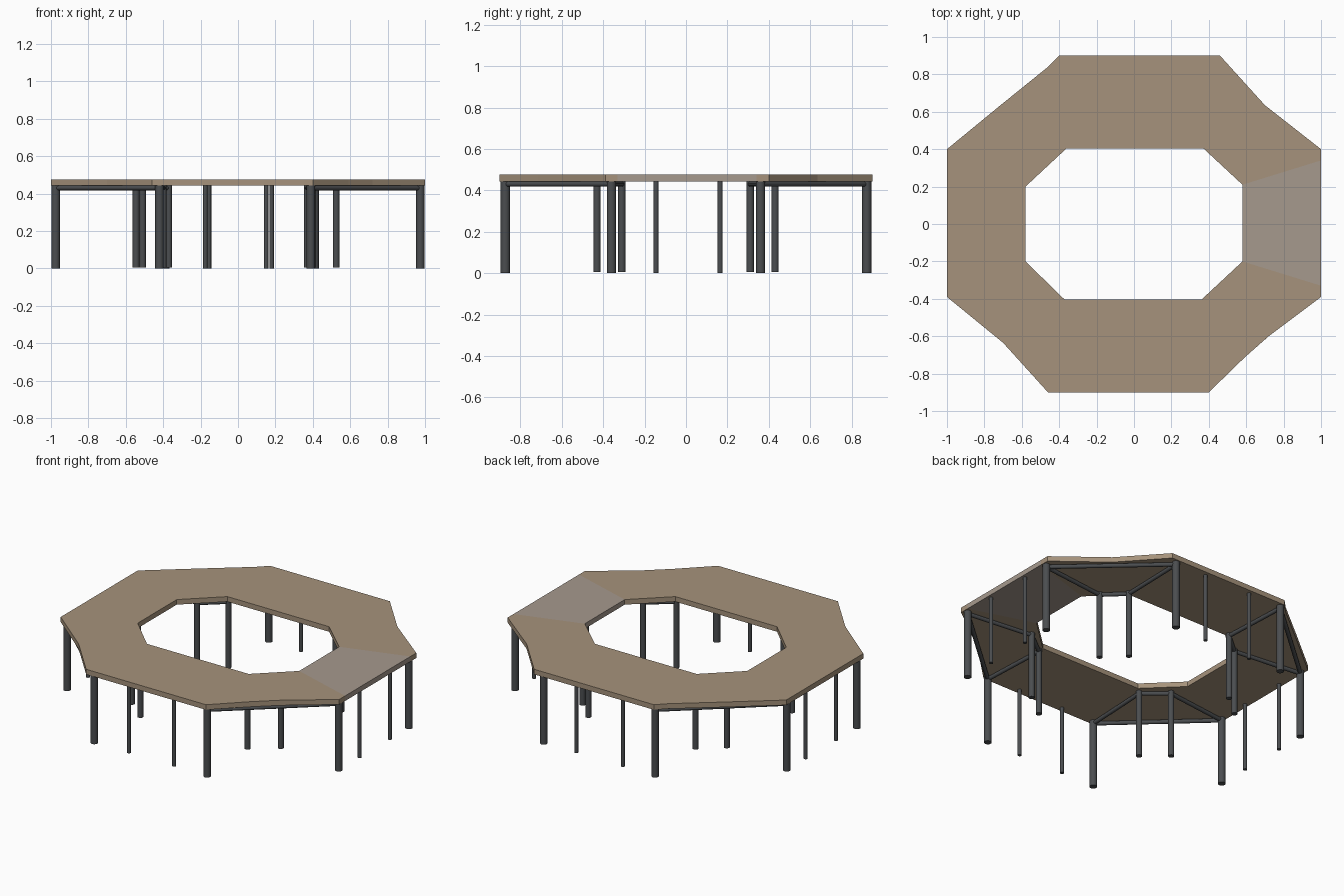
import bpy, bmesh, math
from mathutils import Vector

if "Cube" in bpy.data.objects:
    bpy.data.objects.remove(bpy.data.objects["Cube"])

TOP, UNDER = 0.476, 0.443


def material(name, rgb):
    m = bpy.data.materials.new(name)
    m.diffuse_color = (*rgb, 1)
    m.use_nodes = True
    m.node_tree.nodes["Principled BSDF"].inputs["Base Color"].default_value = m.diffuse_color
    return m


wood = material("wood", (0.38, 0.29, 0.20))
pale_wood = material("pale_wood", (0.38, 0.32, 0.27))
metal = material("dark_metal", (0.07, 0.075, 0.08))


def board(name, outline, mat):
    """Flat slab extruded from a 2D outline."""
    bm = bmesh.new()
    face = bm.faces.new([bm.verts.new((x, y, UNDER)) for x, y in outline])
    ext = bmesh.ops.extrude_face_region(bm, geom=[face])
    moved = [v for v in ext["geom"] if isinstance(v, bmesh.types.BMVert)]
    bmesh.ops.translate(bm, verts=moved, vec=(0, 0, TOP - UNDER))
    bmesh.ops.recalc_face_normals(bm, faces=bm.faces)
    me = bpy.data.meshes.new(name)
    bm.to_mesh(me)
    bm.free()
    me.materials.append(mat)
    ob = bpy.data.objects.new(name, me)
    bpy.context.collection.objects.link(ob)


def tube(name, a, b, radius):
    """Round bar between two points."""
    a, b = Vector(a), Vector(b)
    bpy.ops.mesh.primitive_cylinder_add(vertices=16, radius=radius,
                                        depth=(b - a).length, location=(a + b) / 2)
    ob = bpy.context.object
    ob.name = name
    ob.rotation_euler = (b - a).to_track_quat('Z', 'Y').to_euler()
    ob.data.materials.append(metal)
    bpy.ops.object.shade_smooth_by_angle(angle=math.radians(40))


# Ring-shaped top: the main wooden part and the paler right-hand board
board("ring_top", [
    (1, 0.34), (1, 0.4), (0.70, 0.635), (0.46, 0.9), (-0.4, 0.9), (-0.46, 0.84),
    (-0.72, 0.63), (-1, 0.4), (-1, -0.39), (-0.70, -0.635), (-0.46, -0.9), (0.4, -0.9),
    (0.59, -0.715), (0.72, -0.60), (1, -0.39), (1, -0.33),
    (0.58, -0.2), (0.36, -0.405), (-0.37, -0.405), (-0.58, -0.2),
    (-0.58, 0.2), (-0.36, 0.405), (0.37, 0.405), (0.58, 0.21)], wood)
board("right_board", [(0.58, 0.21), (0.58, -0.2), (1, -0.33), (1, 0.34)], pale_wood)

# Four corner frames: two stout outer legs, two inner legs, rails linking them
corners = {
    "front_right": [(0.975, -0.36), (0.39, -0.873), (0.37, -0.43), (0.525, -0.31)],
    "back_right": [(0.975, 0.36), (0.41, 0.873), (0.40, 0.43), (0.525, 0.31)],
    "back_left": [(-0.975, 0.36), (-0.39, 0.873), (-0.37, 0.43), (-0.51, 0.31)],
    "front_left": [(-0.975, -0.36), (-0.42, -0.873), (-0.40, -0.43), (-0.545, -0.31)],
}
for place, pts in corners.items():
    for i, (x, y) in enumerate(pts):
        outer = i < 2
        tube(f"{place}_{'outer' if outer else 'inner'}_leg", (x, y, 0 if outer else 0.005),
             (x, y, UNDER), 0.0225 if outer else 0.018)
        nx, ny = pts[(i + 1) % 4]
        tube(f"{place}_rail", (x, y, 0.430), (nx, ny, 0.430), 0.0125)

# Slim support legs along the straight boards
for s, side in ((1, "back"), (-1, "front")):
    tube(f"{side}_slim_leg", (0.15 if s < 0 else 0.18, s * 0.868, 0),
         (0.15 if s < 0 else 0.18, s * 0.868, UNDER), 0.012)
    tube(f"{side}_slim_leg", (-0.175 if s < 0 else -0.155, s * 0.868, 0),
         (-0.175 if s < 0 else -0.155, s * 0.868, UNDER), 0.012)
for s, side in ((1, "right"), (-1, "left")):
    for y in (-0.145, 0.165):
        tube(f"{side}_slim_leg", (s * 0.975, y, 0), (s * 0.975, y, UNDER), 0.012)
